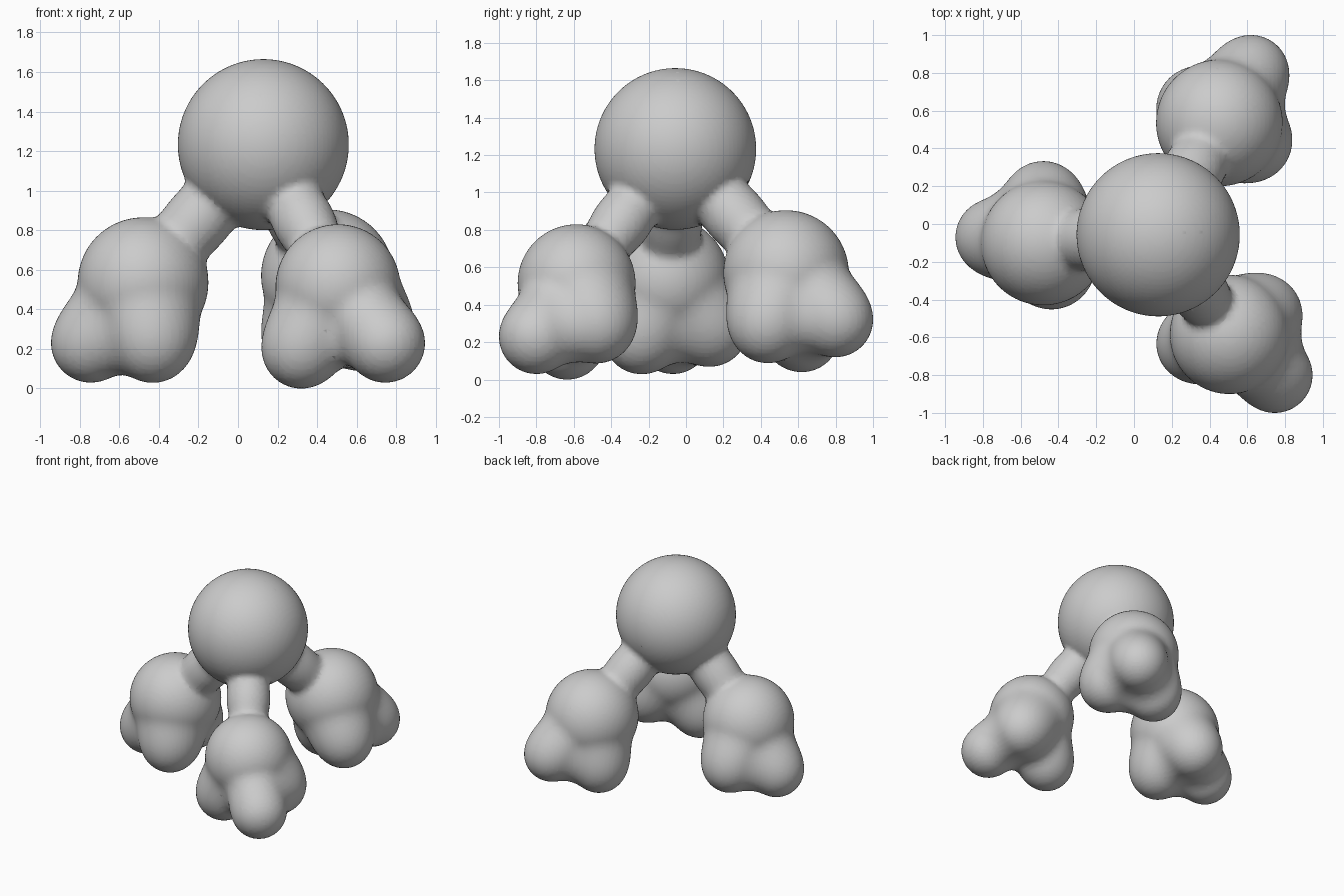
import bpy
from mathutils import Vector

if "Cube" in bpy.data.objects:
    bpy.data.objects.remove(bpy.data.objects["Cube"])

# Visible radius of a lone blob = 0.575 x its field radius (stiffness 2, threshold 0.6)
FIELD = 0.5751

meta = bpy.data.metaballs.new("blob_field")
meta.resolution = 0.022
meta.render_resolution = 0.022
meta.threshold = 0.6
field = bpy.data.objects.new("blob_field", meta)
bpy.context.collection.objects.link(field)


def blob(centre, radius):
    e = meta.elements.new(type='BALL')
    e.co = centre
    e.radius = radius / FIELD
    e.stiffness = 2.0


# Large top ball
TOP, TOP_R = Vector((0.128, -0.057, 1.233)), 0.432
blob(TOP, TOP_R)

# Legs: medium ball centre, radius, three foot ball centres
legs = [
    ((-0.48, -0.10, 0.535), 0.33,
     [(-0.745, -0.07, 0.23), (-0.43, -0.24, 0.23), (-0.48, 0.13, 0.27)]),
    ((0.505, -0.585, 0.515), 0.315,
     [(0.745, -0.80, 0.23), (0.32, -0.635, 0.20), (0.685, -0.475, 0.29)]),
    ((0.452, 0.535, 0.57), 0.335,
     [(0.62, 0.80, 0.32), (0.63, 0.435, 0.29), (0.33, 0.62, 0.24)]),
]
for knee, r, feet in legs:
    knee = Vector(knee)
    blob(knee, r)
    # Neck in the middle of the gap between the top ball and the leg
    d = (knee - TOP).length
    t = (TOP_R + (d - TOP_R - r) / 2) / d
    blob(TOP.lerp(knee, t), 0.137)
    for foot in feet:
        blob(foot, 0.20)

# Turn the blended field into a smooth mesh
bpy.context.view_layer.update()
dg = bpy.context.evaluated_depsgraph_get()
mesh = bpy.data.meshes.new_from_object(field.evaluated_get(dg))
mesh.name = "blob_tripod"
body = bpy.data.objects.new("blob_tripod", mesh)
bpy.context.collection.objects.link(body)
bpy.data.objects.remove(field)
mesh.polygons.foreach_set("use_smooth", [True] * len(mesh.polygons))

# Stand it on the ground
low = min(v.co.z for v in mesh.vertices)
for v in mesh.vertices:
    v.co.z -= low
mesh.update()
